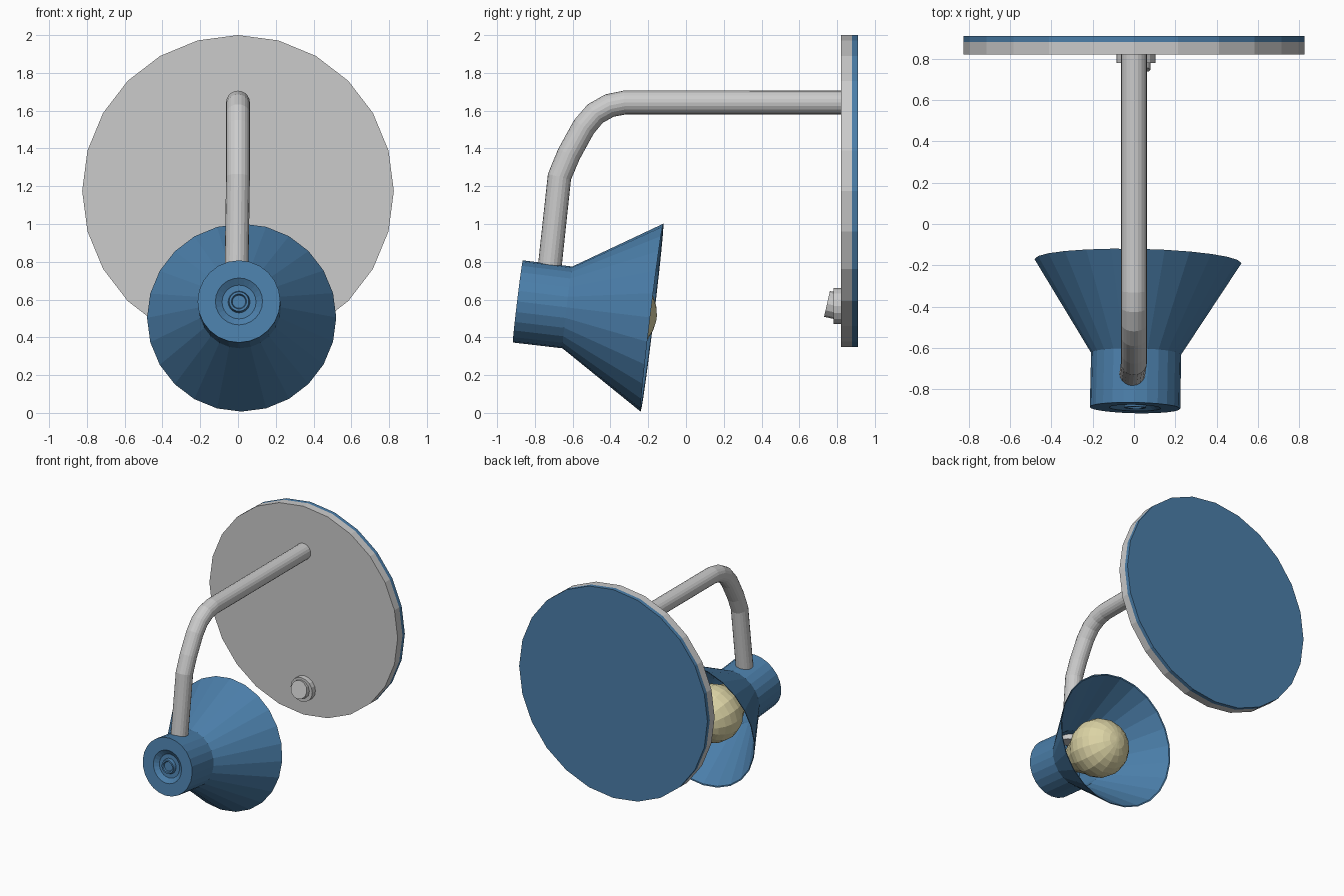
import bpy, bmesh, math
from mathutils import Vector

if "Cube" in bpy.data.objects:
    bpy.data.objects.remove(bpy.data.objects["Cube"])


def material(name, color):
    m = bpy.data.materials.new(name)
    m.diffuse_color = (*color, 1)
    m.use_nodes = True
    m.node_tree.nodes["Principled BSDF"].inputs["Base Color"].default_value = m.diffuse_color
    return m


blue = material("blue_paint", (0.07, 0.21, 0.40))
cream = material("warm_bulb", (0.72, 0.66, 0.38))


def skin(name, rings, mat=None, caps=True):
    """Bridge a list of vertex rings into a flat-faced surface."""
    bm = bmesh.new()
    loops = [[bm.verts.new(p) for p in ring] for ring in rings]
    n = len(loops[0])
    for a, b in zip(loops, loops[1:]):
        for i in range(n):
            j = (i + 1) % n
            bm.faces.new((a[i], a[j], b[j], b[i]))
    if caps:
        bm.faces.new(loops[0][::-1])
        bm.faces.new(loops[-1])
    bmesh.ops.recalc_face_normals(bm, faces=bm.faces)
    me = bpy.data.meshes.new(name)
    bm.to_mesh(me)
    bm.free()
    ob = bpy.data.objects.new(name, me)
    bpy.context.collection.objects.link(ob)
    if mat:
        me.materials.append(mat)
    return ob


def ring(center, axis, radius, n):
    """Circle of n points around an axis, first point on the upper side."""
    d = Vector(axis).normalized()
    u = Vector((1, 0, 0))
    u = (u - d * u.dot(d)).normalized()
    v = d.cross(u)
    return [Vector(center) + radius * (math.sin(2 * math.pi * i / n) * u
            + math.cos(2 * math.pi * i / n) * v) for i in range(n)]


def lathe(name, origin, axis, profile, n=24, mat=None):
    """Revolve (distance along axis, radius) pairs."""
    d = Vector(axis).normalized()
    return skin(name, [ring(Vector(origin) + d * t, d, r, n) for t, r in profile], mat)


# Round wall plate with blue backing
Y = (0, 1, 0)
lathe("wall_plate", (0, 0.82, 1.175), Y, [(0, 0.825), (0.06, 0.825)])
lathe("plate_backing", (0, 0.88, 1.175), Y, [(0, 0.825), (0.03, 0.825)], mat=blue)

# Switch: collar and tilted button
lathe("switch_collar", (0.01, 0.82, 0.565), (0, -1, 0),
      [(0, 0.095), (0.04, 0.095)], 16)
lathe("switch_button", (0.01, 0.80, 0.565), (0, -0.975, 0.22),
      [(0, 0.07), (0.055, 0.07)], 12)

# Bent arm tube
path = [Vector(p) for p in (
    (0, 0.82, 1.643), (0, -0.325, 1.643), (0, -0.405, 1.627), (0, -0.48, 1.585),
    (0, -0.54, 1.515), (0, -0.62, 1.37), (0, -0.67, 1.25), (-0.008, -0.725, 0.74))]
rings = []
for i, p in enumerate(path):
    before = (p - path[i - 1]).normalized() if i else Vector()
    after = (path[i + 1] - p).normalized() if i + 1 < len(path) else Vector()
    rings.append(ring(p, before + after, 0.063, 20))
skin("arm", rings)

# Lamp head: recessed rear cap, cylindrical neck, flared cone, thin wall
head = (0.005, -0.89, 0.59)
aim = (0.02, 0.993, -0.12)
lathe("shade", head, aim, [
    (0.012, 0.035), (0.0, 0.04), (0.0, 0.052), (0.025, 0.058), (0.025, 0.09),
    (0.0, 0.125), (0.0, 0.219), (0.264, 0.218), (0.715, 0.501),
    (0.712, 0.492), (0.266, 0.209), (0.035, 0.209)], mat=blue)

# Bulb: socket and pear-shaped glass
lathe("bulb_socket", head, aim, [(0.035, 0.09), (0.16, 0.09)], 16)
R, C = 0.215, 0.525
glass = [(0.16, 0.08), (0.25, 0.10)]
for k in range(10):
    a = math.radians(130 - 14 * k)
    glass.append((C + R * math.cos(a), R * math.sin(a)))
glass.append((C + R, 0.004))
lathe("bulb", head, aim, glass, 16, cream)
